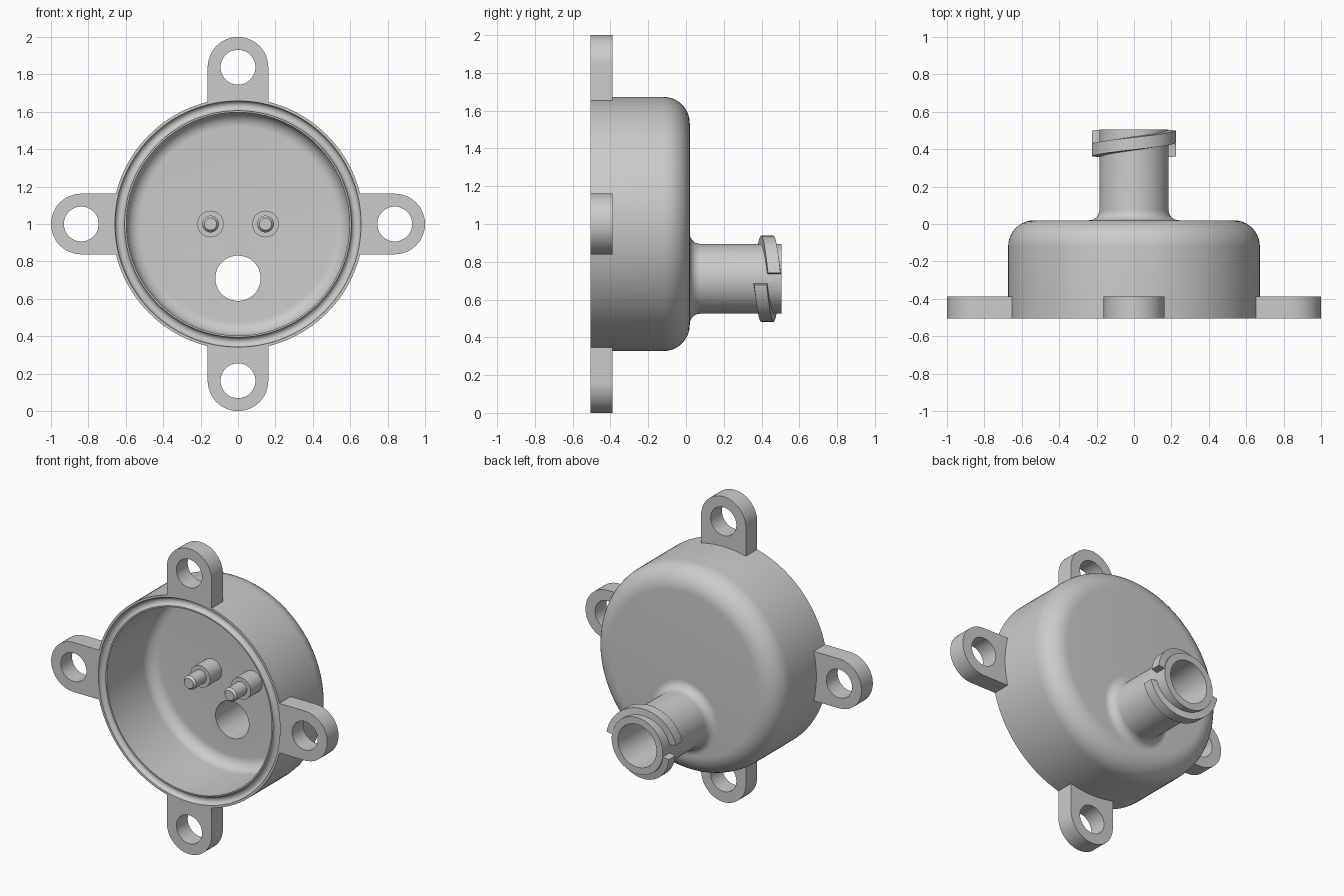
import bpy, bmesh
from math import sin, cos, pi, radians, asin
from mathutils import Vector, Matrix

cube = bpy.data.objects.get("Cube")
if cube:
    bpy.data.objects.remove(cube, do_unlink=True)

grey = bpy.data.materials.new("plain grey")
grey.use_nodes = True
grey.diffuse_color = (0.6, 0.6, 0.6, 1)
grey.node_tree.nodes["Principled BSDF"].inputs["Base Color"].default_value = (0.6, 0.6, 0.6, 1)

FRONT, FLOOR, BACK, MOUTH = -0.505, -0.06, 0.02, 0.505
CUP_R, INNER_R, BORE_R = 0.673, 0.597, 0.121
CUP_Z, SPOUT_Z = 1.0, 0.71


def finish(bm, name, smooth=True):
    """Turn a bmesh into a grey object with smooth curves and sharp edges."""
    bmesh.ops.remove_doubles(bm, verts=bm.verts, dist=1e-5)
    bmesh.ops.recalc_face_normals(bm, faces=bm.faces)
    mesh = bpy.data.meshes.new(name)
    bm.to_mesh(mesh)
    bm.free()
    obj = bpy.data.objects.new(name, mesh)
    bpy.context.collection.objects.link(obj)
    mesh.materials.append(grey)
    if smooth:
        smooth_by_angle(obj)
    return obj


def smooth_by_angle(obj):
    bpy.ops.object.select_all(action='DESELECT')
    obj.select_set(True)
    bpy.context.view_layer.objects.active = obj
    bpy.ops.object.shade_smooth_by_angle(angle=radians(30))


def arc(cx, cy, r, start, end, steps=10):
    """Points on an arc, angles in degrees."""
    angles = [radians(start + (end - start) * i / steps) for i in range(steps + 1)]
    return [(cx + r * cos(a), cy + r * sin(a)) for a in angles]


def lathe(name, profile, x, z, steps=96, closed=True, smooth=True):
    """Spin a (radius, y) profile around an axis parallel to y."""
    bm = bmesh.new()
    verts = [bm.verts.new((x + r, y, z)) for r, y in profile]
    pairs = list(zip(verts, verts[1:] + verts[:1]))
    edges = [bm.edges.new(p) for p in (pairs if closed else pairs[:-1])]
    bmesh.ops.spin(bm, geom=verts + edges, cent=(x, 0, z), axis=(0, 1, 0),
                   angle=2 * pi, steps=steps, use_merge=False)
    return finish(bm, name, smooth)


# Cup: rounded back, hollow front, seal groove round the rim
outer_fillet, inner_fillet = 0.14, 0.075
groove = [(r, FRONT + (y - FRONT) * 1.0) for r, y in arc(0.632, FRONT, 0.026, 180, 0)]
profile = ([(0, BACK)]
           + arc(CUP_R - outer_fillet, BACK - outer_fillet, outer_fillet, 90, 0)
           + [(CUP_R, FRONT)] + groove[::-1] + [(INNER_R, FRONT)]
           + arc(INNER_R - inner_fillet, FLOOR - inner_fillet, inner_fillet, 0, 90)
           + [(0, FLOOR)])
cup = lathe("cup", profile, 0, CUP_Z, steps=128, closed=False, smooth=False)

# Bore through the back wall
cutter = lathe("bore_cutter", [(0, -0.2), (BORE_R, -0.2), (BORE_R, 0.2), (0, 0.2)],
               0, SPOUT_Z, steps=64, closed=False, smooth=False)
cutter.hide_render = True
cut = cup.modifiers.new("bore", 'BOOLEAN')
cut.operation = 'DIFFERENCE'
cut.solver = 'EXACT'
cut.object = cutter
bpy.ops.object.select_all(action='DESELECT')
cup.select_set(True)
bpy.context.view_layer.objects.active = cup
bpy.ops.object.modifier_apply(modifier=cut.name)
bpy.data.objects.remove(cutter, do_unlink=True)
smooth_by_angle(cup)

# Spout: tapered bore, fillet where it meets the back
spout_r, fillet = 0.185, 0.055
profile = ([(BORE_R, 0.0), (spout_r + fillet, 0.0)]
           + arc(spout_r + fillet, BACK + fillet, fillet, 270, 180)
           + [(spout_r, MOUTH), (0.14, MOUTH), (BORE_R, BACK)])
lathe("spout", profile, 0, SPOUT_Z, steps=64)


def thread(name, turn):
    """Helical ridge over nearly half a turn of the spout."""
    bm = bmesh.new()
    section = [(0.175, -0.037), (0.228, -0.033), (0.228, 0.033), (0.175, 0.037)]
    rings, steps = [], 40
    for i in range(steps + 1):
        t = i / steps
        a = radians(8 + 164 * t + turn)
        y = 0.467 - 0.073 * t
        rings.append([bm.verts.new((r * cos(a), y + dy, SPOUT_Z + r * sin(a)))
                      for r, dy in section])
    for a, b in zip(rings, rings[1:]):
        for k in range(4):
            n = (k + 1) % 4
            bm.faces.new((a[k], a[n], b[n], b[k]))
    bm.faces.new(rings[0])
    bm.faces.new(rings[-1])
    return finish(bm, name)


thread("upper_thread", 0)
thread("lower_thread", 180)


def lug(name, turn):
    """Round-ended mounting ear with a hole, its root following the cup."""
    half, centre, hole_r, root_r, n = 0.162, 0.838, 0.093, 0.668, 32
    spread = asin(half / root_r) * 180 / pi
    outer = arc(centre, 0, half, -90, 90, n)
    outer += arc(0, 0, root_r, spread, -spread, n)
    hole = arc(centre, 0, hole_r, 0, 360, 48)[:-1]
    bm = bmesh.new()
    edges = []
    for loop in (outer, hole):
        verts = [bm.verts.new((x, FRONT, z)) for x, z in loop]
        edges += [bm.edges.new(p) for p in zip(verts, verts[1:] + verts[:1])]
    bmesh.ops.triangle_fill(bm, use_beauty=True, use_dissolve=False, edges=edges)
    grown = bmesh.ops.extrude_face_region(bm, geom=bm.faces[:], use_keep_orig=True)
    moved = [g for g in grown["geom"] if isinstance(g, bmesh.types.BMVert)]
    bmesh.ops.translate(bm, verts=moved, vec=(0, 0.117, 0))
    place = Matrix.Translation(Vector((0, 0, CUP_Z))) @ Matrix.Rotation(turn, 4, 'Y')
    bmesh.ops.transform(bm, matrix=place, verts=bm.verts)
    return finish(bm, name)


for i, side in enumerate(("left", "bottom", "right", "top")):
    lug(side + "_lug", i * pi / 2)

# Stepped contact pins on the cup floor
pin = [(0, FLOOR + 0.02), (0.071, FLOOR + 0.02), (0.071, -0.18), (0.045, -0.18),
       (0.045, -0.285), (0.033, -0.3), (0, -0.3)]
for side, x in (("left", 0.147), ("right", -0.147)):
    lathe(side + "_pin", pin, x, CUP_Z, steps=40, closed=False)
